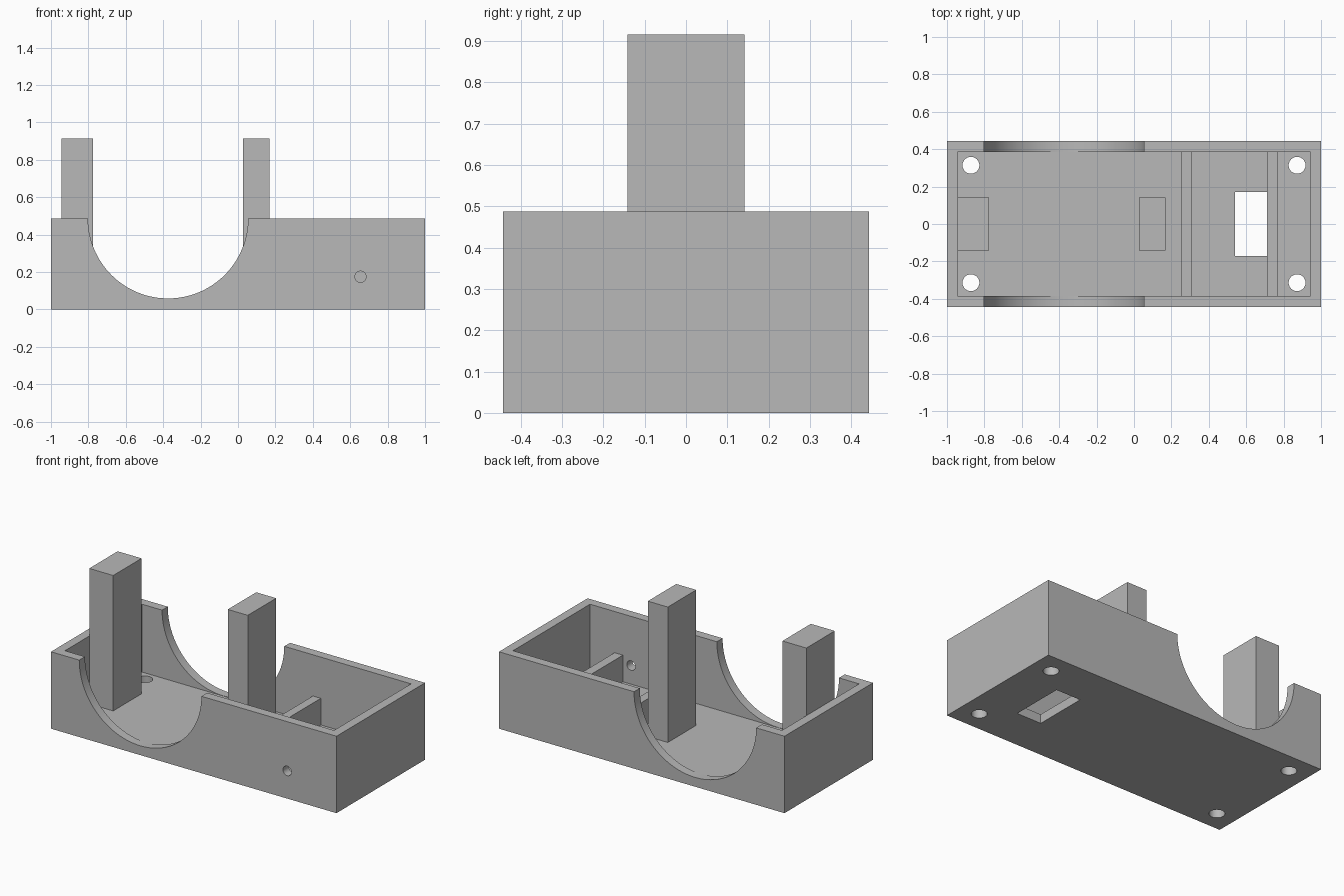
import bpy
import math

old = bpy.data.objects.get("Cube")
if old:
    bpy.data.objects.remove(old, do_unlink=True)

GREY = (0.48, 0.48, 0.48, 1.0)
grey = bpy.data.materials.new("plain grey")
grey.use_nodes = True
grey.diffuse_color = GREY
grey.node_tree.nodes["Principled BSDF"].inputs["Base Color"].default_value = GREY

# Overall sizes
LENGTH, WIDTH, HEIGHT = 2.0, 0.886, 0.487
WALL = 0.0575
IN_X, IN_Y = LENGTH / 2 - WALL, WIDTH / 2 - WALL


def box(name, x, y, z):
    """Box between the given (low, high) ranges."""
    spans = (x, y, z)
    bpy.ops.mesh.primitive_cube_add(size=1, location=[sum(s) / 2 for s in spans])
    ob = bpy.context.object
    ob.name = name
    ob.scale = [s[1] - s[0] for s in spans]
    bpy.ops.object.transform_apply(location=False, rotation=False, scale=True)
    ob.data.materials.append(grey)
    return ob


def rod(name, radius, depth, location, along_y=False, sides=48):
    """Cylinder standing up, or lying along y."""
    turn = (math.pi / 2, 0, 0) if along_y else (0, 0, 0)
    bpy.ops.mesh.primitive_cylinder_add(vertices=sides, radius=radius, depth=depth,
                                        location=location, rotation=turn)
    ob = bpy.context.object
    ob.name = name
    ob.data.materials.append(grey)
    return ob


def cut(target, cutter):
    """Subtract the cutter from the target and remove it."""
    mod = target.modifiers.new("cut", 'BOOLEAN')
    mod.operation = 'DIFFERENCE'
    mod.solver = 'EXACT'
    mod.object = cutter
    bpy.context.view_layer.objects.active = target
    bpy.ops.object.modifier_apply(modifier=mod.name)
    bpy.data.objects.remove(cutter, do_unlink=True)


# Open tray
tray = box("tray", (-LENGTH / 2, LENGTH / 2), (-WIDTH / 2, WIDTH / 2), (0, HEIGHT))
cut(tray, box("cavity", (-IN_X, IN_X), (-IN_Y, IN_Y), (WALL, 1)))

# Round notch through both long walls, just clear of the floor
cut(tray, rod("notch", 0.428, 2, (-0.374, 0, HEIGHT), along_y=True, sides=128))

# Screw holes in the floor corners
for sx in (-1, 1):
    for sy in (-1, 1):
        cut(tray, rod("screw_hole", 0.045, 0.3, (sx * 0.872, sy * 0.314, 0)))

# Floor slot and the small hole in the front wall
cut(tray, box("slot", (0.54, 0.712), (-0.172, 0.172), (-0.1, 0.2)))
cut(tray, rod("wire_hole", 0.03, 0.2, (0.655, -WIDTH / 2, 0.175), along_y=True))

bpy.ops.object.select_all(action='DESELECT')
tray.select_set(True)
bpy.context.view_layer.objects.active = tray
bpy.ops.object.shade_smooth_by_angle(angle=math.radians(30))

# Cross ribs on the floor
for name, low, high in (("middle_rib", 0.255, 0.31), ("end_rib", 0.712, 0.77)):
    box(name, (low, high), (-IN_Y, IN_Y), (WALL, 0.226))

# Upright posts
for name, low, high in (("right_post", -IN_X, -0.775), ("middle_post", 0.028, 0.168)):
    box(name, (low, high), (-0.142, 0.142), (WALL, 0.915))
